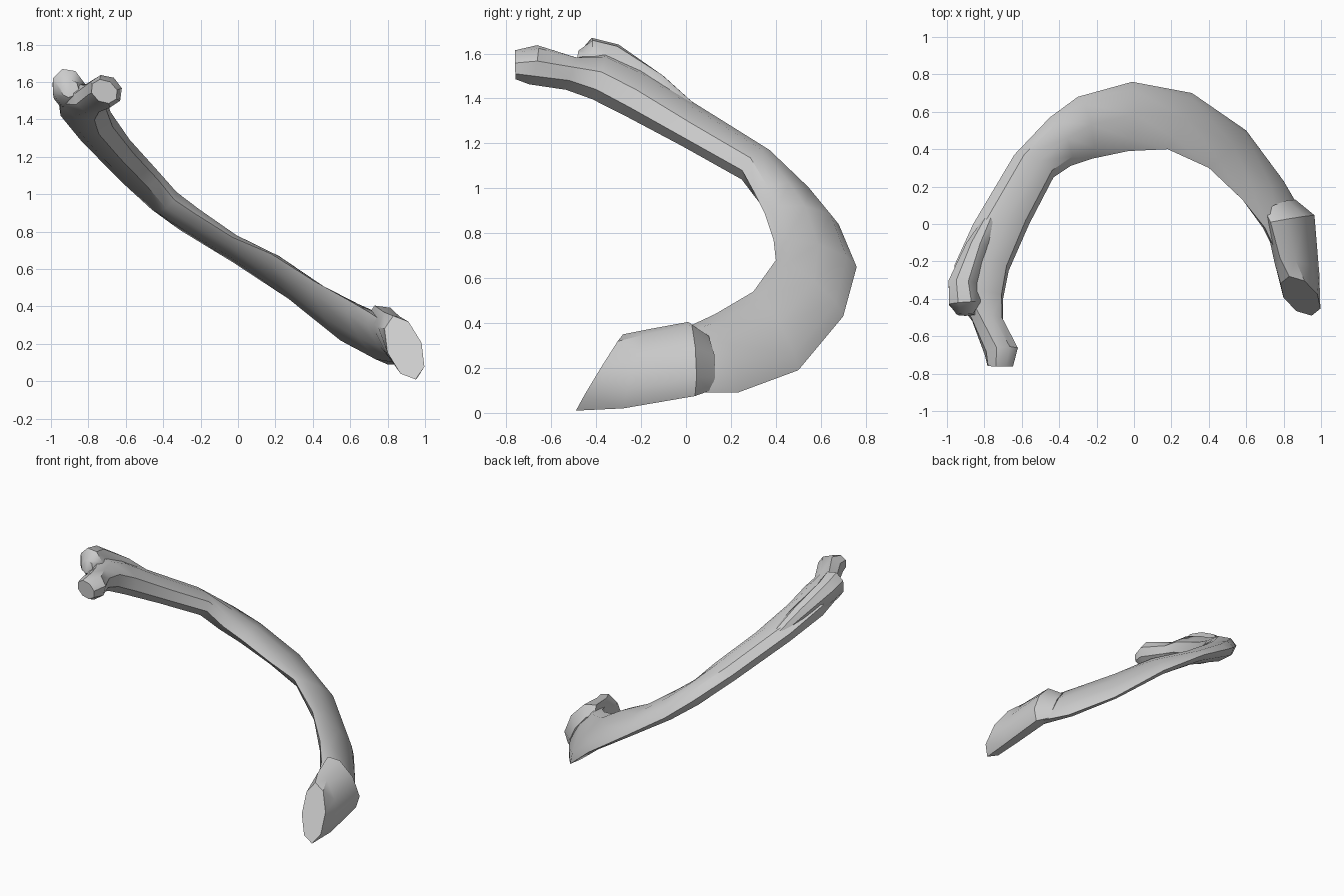
import bpy, bmesh, math
from mathutils import Vector

default = bpy.data.objects.get("Cube")
if default:
    bpy.data.objects.remove(default, do_unlink=True)

SIDES = 8

# Single bone colour
bone = bpy.data.materials.new("bone grey")
bone.use_nodes = True
colour = (0.6, 0.6, 0.6, 1)
bone.diffuse_color = colour
shader = next(n for n in bone.node_tree.nodes if n.type == "BSDF_PRINCIPLED")
shader.inputs["Base Color"].default_value = colour


def loft(name, rings):
    """Skin elliptical sections given as (inner edge, outer edge, half thickness)."""
    centres = [(Vector(i) + Vector(o)) / 2 for i, o, t in rings]
    bm = bmesh.new()
    loops = []
    last = len(rings) - 1
    for k, (inner, outer, thick) in enumerate(rings):
        wide = (Vector(outer) - Vector(inner)) / 2
        along = centres[min(k + 1, last)] - centres[max(k - 1, 0)]
        flat = along.cross(wide).normalized() * thick
        loop = []
        for s in range(SIDES):
            angle = math.tau * s / SIDES
            point = centres[k] + wide * math.cos(angle) + flat * math.sin(angle)
            loop.append(bm.verts.new(point))
        loops.append(loop)
    # Side quads between neighbouring sections, then both end caps
    for a, b in zip(loops, loops[1:]):
        for s in range(SIDES):
            n = (s + 1) % SIDES
            bm.faces.new((a[s], a[n], b[n], b[s]))
    bm.faces.new(loops[0])
    bm.faces.new(loops[-1])
    bmesh.ops.recalc_face_normals(bm, faces=bm.faces)
    mesh = bpy.data.meshes.new(name)
    bm.to_mesh(mesh)
    bm.free()
    mesh.shade_smooth()
    mesh.set_sharp_from_angle(angle=math.radians(40))
    mesh.materials.append(bone)
    obj = bpy.data.objects.new(name, mesh)
    bpy.context.collection.objects.link(obj)
    return obj


# Head, neck and the curved flat shaft
loft("rib_shaft", [
    ((-.65, -.76, 1.51), (-.78, -.76, 1.59), .06),
    ((-.63, -.68, 1.50), (-.79, -.68, 1.60), .09),
    ((-.70, -.52, 1.48), (-.87, -.50, 1.54), .08),
    ((-.70, -.40, 1.44), (-.96, -.38, 1.56), .1),
    ((-.67, -.25, 1.36), (-.96, -.22, 1.5), .1),
    ((-.56, 0, 1.22), (-.86, 0, 1.36), .085),
    ((-.43, .25, 1.08), (-.64, .37, 1.13), .08),
    ((-.34, .31, .97), (-.45, .57, .96), .075),
    ((-.22, .35, .89), (-.30, .68, .84), .065),
    ((-.03, .39, .77), (-.01, .76, .65), .05),
    ((.18, .40, .68), (.31, .70, .43), .05),
    ((.40, .30, .54), (.60, .50, .19), .05),
    ((.58, .13, .44), (.80, .23, .09), .06),
    ((.70, -.02, .37), (.90, .04, .09), .07),
    ((.76, -.15, .33), (.92, -.12, .10), .05),
])

# Thicker front end with a slanted cut face
loft("front_end", [
    ((.70, .07, .36), (.86, .11, .10), .06),
    ((.73, .01, .405), (.94, .04, .075), .095),
    ((.78, -.18, .37), (.96, -.28, .02), .09),
    ((.83, -.28, .35), (.95, -.49, .01), .095),
])

# Raised knob beside the neck, fading into the shaft
loft("tubercle", [
    ((-.87, -.49, 1.53), (-.93, -.48, 1.60), .05),
    ((-.87, -.43, 1.46), (-.94, -.42, 1.67), .09),
    ((-.87, -.32, 1.44), (-.95, -.30, 1.64), .08),
    ((-.80, -.12, 1.38), (-.87, -.10, 1.50), .06),
    ((-.70, .06, 1.27), (-.77, .08, 1.33), .03),
])
